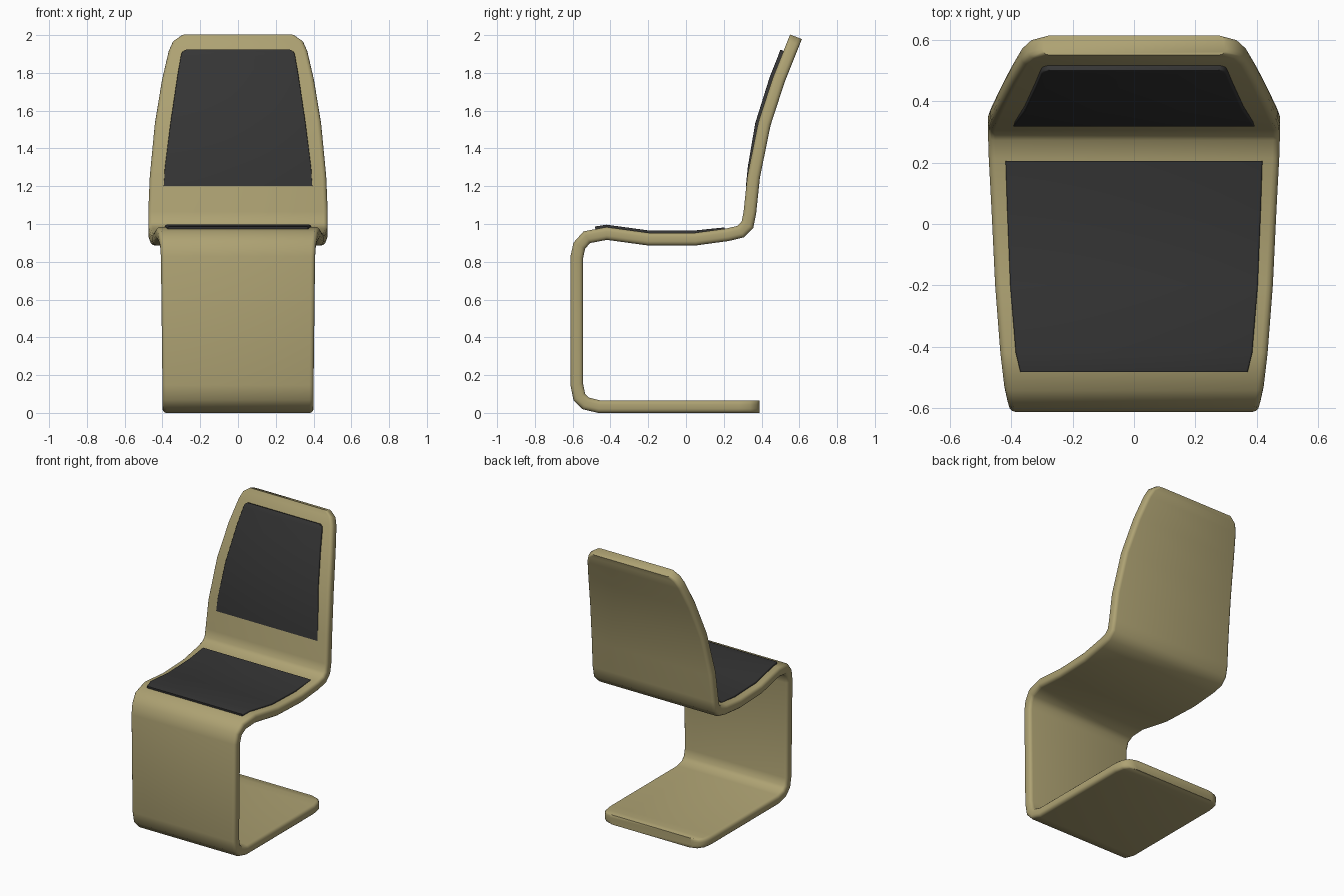
import bpy, bmesh, math
from mathutils import Vector

if "Cube" in bpy.data.objects:
    bpy.data.objects.remove(bpy.data.objects["Cube"])


def material(name, color):
    m = bpy.data.materials.new(name)
    m.diffuse_color = color
    m.use_nodes = True
    m.node_tree.nodes["Principled BSDF"].inputs["Base Color"].default_value = m.diffuse_color
    return m


def sweep(name, path, thick, r, mat):
    """Sweep a rounded slab along (y, z, half_width) stations in the YZ plane."""
    bm = bmesh.new()
    rings = []
    pts = [Vector((p[0], p[1])) for p in path]
    for i, (y, z, w) in enumerate(path):
        d0 = (pts[i] - pts[max(i - 1, 0)]) if i else pts[1] - pts[0]
        d1 = (pts[i + 1] - pts[i]) if i < len(pts) - 1 else d0
        d0, d1 = d0.normalized(), d1.normalized()
        t = (d0 + d1).normalized()
        n = Vector((-t.y, t.x)) / max(t.dot(d0), 0.5)
        h = thick / 2
        ring = []
        for k, (sx, sn) in enumerate([(1, 1), (-1, 1), (-1, -1), (1, -1)]):
            for s in range(4):
                a = math.radians(90 * k + 30 * s)
                x = sx * (w - r) + r * math.cos(a)
                o = sn * (h - r) + r * math.sin(a)
                ring.append(bm.verts.new((x, y + n.x * o, z + n.y * o)))
        rings.append(ring)
    for a, b in zip(rings, rings[1:]):
        for j in range(len(a)):
            k = (j + 1) % len(a)
            bm.faces.new((a[j], a[k], b[k], b[j]))
    bm.faces.new(rings[0])
    bm.faces.new(rings[-1])
    bmesh.ops.recalc_face_normals(bm, faces=bm.faces)
    me = bpy.data.meshes.new(name)
    bm.to_mesh(me)
    bm.free()
    me.materials.append(mat)
    ob = bpy.data.objects.new(name, me)
    bpy.context.collection.objects.link(ob)
    bpy.ops.object.select_all(action='DESELECT')
    ob.select_set(True)
    bpy.context.view_layer.objects.active = ob
    bpy.ops.object.shade_smooth_by_angle(angle=math.radians(40))
    return ob


shell = material("tan_shell", (0.42, 0.36, 0.17, 1))
dark = material("dark_pad", (0.035, 0.035, 0.035, 1))

# One continuous shell: base, upright, seat and backrest
sweep("chair_shell", [
    (0.39, 0.033, 0.32), (0.375, 0.033, 0.365), (0.34, 0.033, 0.39), (0.28, 0.033, 0.40),
    (-0.46, 0.033, 0.40), (-0.53, 0.05, 0.40), (-0.565, 0.085, 0.40), (-0.578, 0.15, 0.40),
    (-0.578, 0.825, 0.408), (-0.565, 0.885, 0.412), (-0.525, 0.93, 0.422), (-0.42, 0.95, 0.435),
    (-0.2, 0.92, 0.452), (0.05, 0.92, 0.464), (0.22, 0.943, 0.473), (0.29, 0.96, 0.475),
    (0.325, 0.995, 0.475), (0.338, 1.06, 0.475), (0.358, 1.25, 0.467), (0.415, 1.53, 0.44),
    (0.49, 1.76, 0.402), (0.55, 1.91, 0.367), (0.57, 1.96, 0.345), (0.582, 1.991, 0.30),
], 0.067, 0.022, shell)

# Seat pad
sweep("seat_pad", [
    (-0.48, 0.972, 0.37), (-0.42, 0.981, 0.385), (-0.2, 0.951, 0.403),
    (0.05, 0.951, 0.413), (0.206, 0.967, 0.418),
], 0.03, 0.006, dark)

# Back pad
sweep("back_pad", [
    (0.332, 1.2, 0.395), (0.342, 1.3, 0.387), (0.381, 1.53, 0.358), (0.457, 1.772, 0.322),
    (0.502, 1.885, 0.303), (0.509, 1.905, 0.297), (0.514, 1.917, 0.28),
], 0.03, 0.006, dark)
